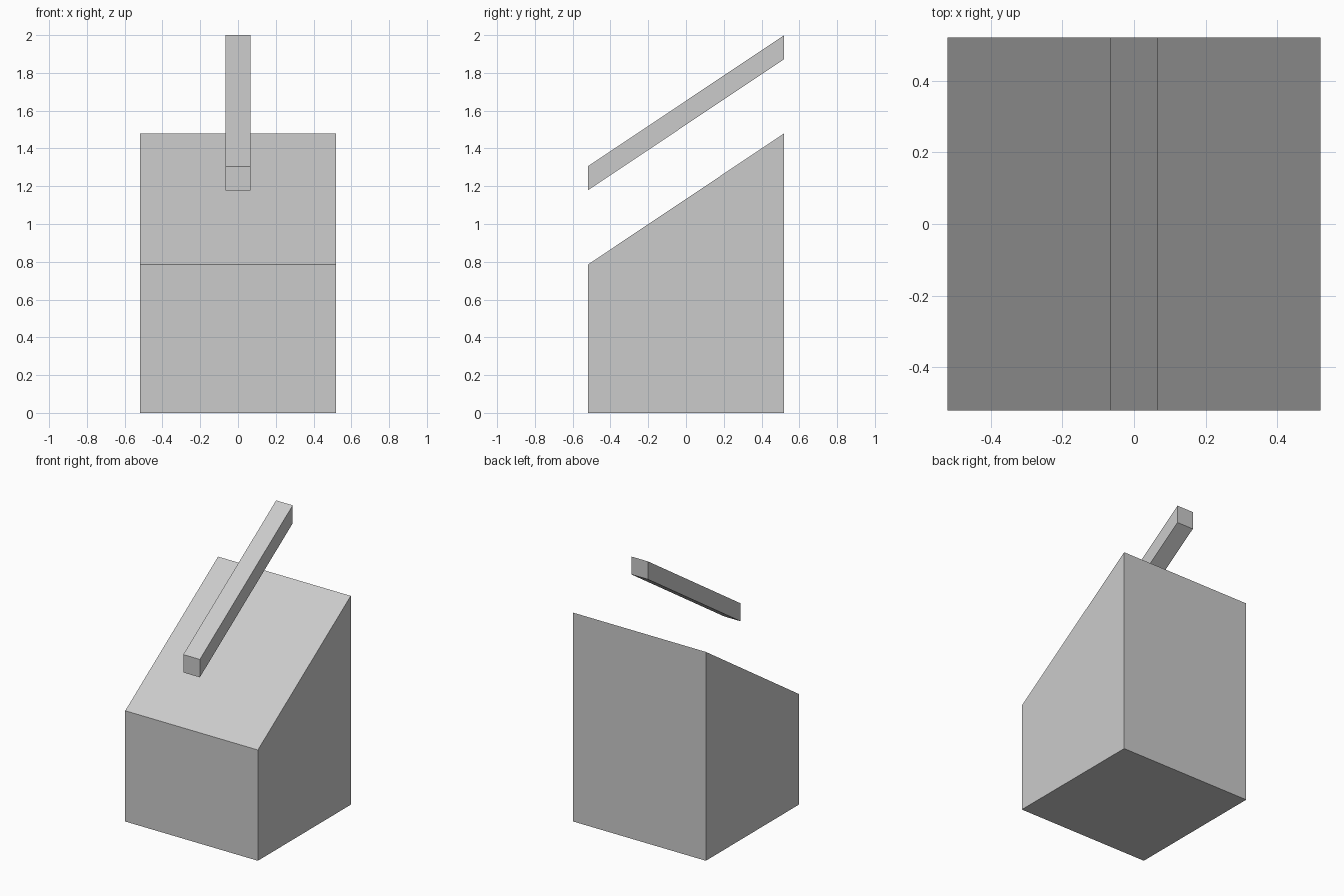
import bpy
import bmesh

if "Cube" in bpy.data.objects:
    bpy.data.objects.remove(bpy.data.objects["Cube"])

HALF = 0.52    # half depth of both parts


def extrude_profile(name, profile, half_width):
    """Extrude a side profile of (y, z) points symmetrically along x."""
    bm = bmesh.new()
    face = bm.faces.new([bm.verts.new((-half_width, y, z)) for y, z in profile])
    ext = bmesh.ops.extrude_face_region(bm, geom=[face])
    verts = [g for g in ext["geom"] if isinstance(g, bmesh.types.BMVert)]
    bmesh.ops.translate(bm, verts=verts, vec=(2 * half_width, 0, 0))
    bmesh.ops.recalc_face_normals(bm, faces=bm.faces)
    mesh = bpy.data.meshes.new(name)
    bm.to_mesh(mesh)
    bm.free()
    obj = bpy.data.objects.new(name, mesh)
    bpy.context.collection.objects.link(obj)
    return obj


# Block with a top that slopes up towards the back
extrude_profile("sloped_block",
                [(-HALF, 0), (HALF, 0), (HALF, 1.48), (-HALF, 0.785)], HALF)

# Slanted bar floating parallel to the sloped top
extrude_profile("slanted_bar",
                [(-HALF, 1.178), (HALF, 1.873), (HALF, 2.0), (-HALF, 1.305)], 0.065)
